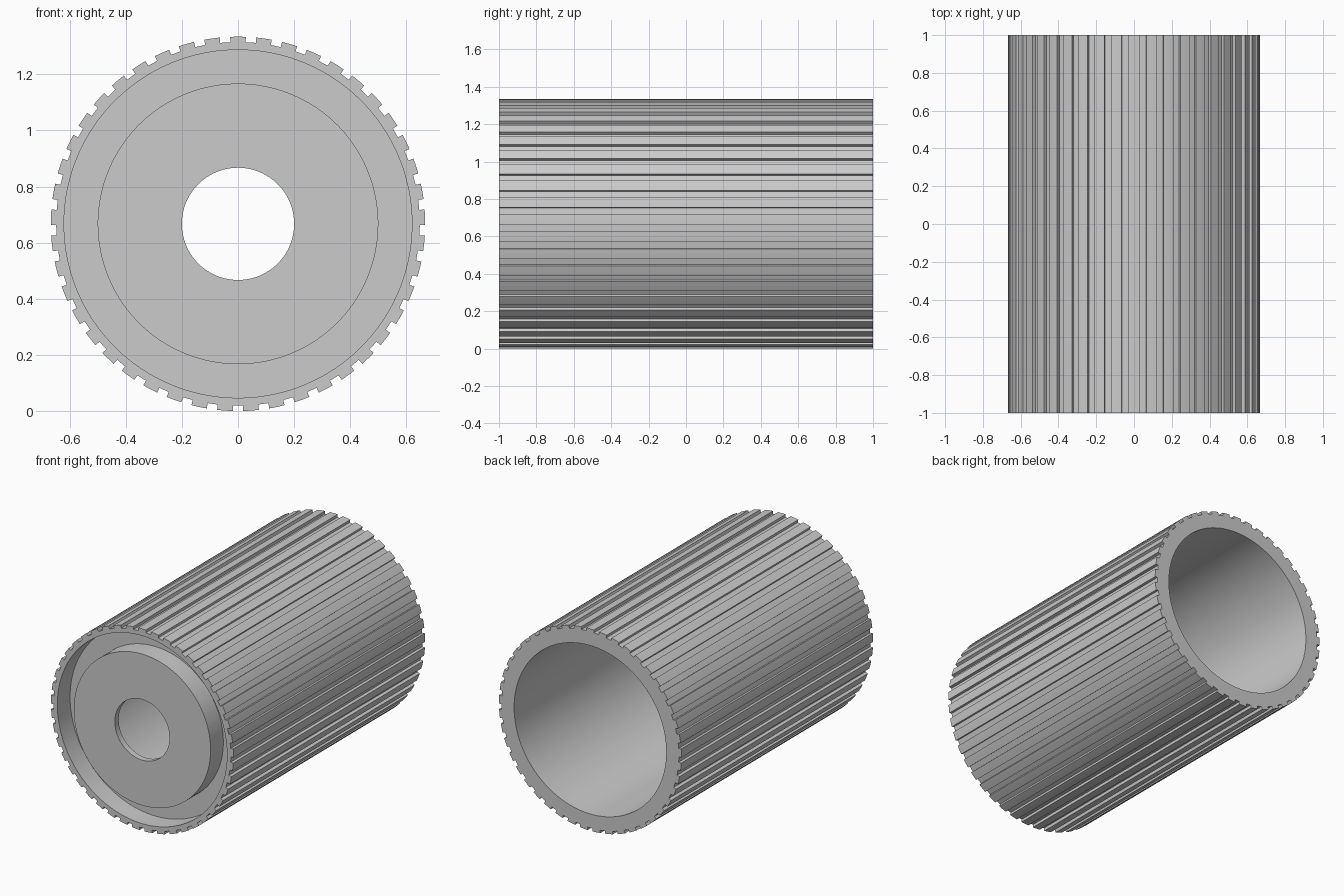
import bpy, bmesh
from math import sin, cos, radians

if "Cube" in bpy.data.objects:
    bpy.data.objects.remove(bpy.data.objects["Cube"], do_unlink=True)

OUTER, FLOOR = 0.667, 0.648      # tooth crest and groove floor radii
TEETH = 45
PITCH = 360 / TEETH
HALF = PITCH * 0.3               # half the angle of one tooth

grey = bpy.data.materials.new("plain_grey")
grey.use_nodes = True
grey.diffuse_color = (0.6, 0.6, 0.6, 1)
grey.node_tree.nodes["Principled BSDF"].inputs["Base Color"].default_value = (0.6, 0.6, 0.6, 1)

# Angular stations: angle from the top, and whether the rim is at the crest
stations = []
for k in range(TEETH):
    mid = k * PITCH
    stations.append((mid - HALF, False))
    stations += [(mid + HALF * f, True) for f in (-1, -1 / 3, 1 / 3, 1)]
    stations.append((mid + HALF, False))

# Closed wall section (radius, y); OUTER points follow the teeth
section = [
    (0.20, -1.0), (0.50, -1.0),            # hub face
    (0.50, -0.867), (0.62, -0.867),        # ring recess
    (0.62, -1.0), (FLOOR, -1.0),           # front rim
    (OUTER, -1.0), (OUTER, 1.0),           # grooved outside
    (FLOOR, 1.0), (0.556, 1.0),            # back rim
    (0.556, -0.827), (0.46, -0.827),       # deep cavity
    (0.46, -0.96), (0.20, -0.96),          # hollow hub and bore
]

bm = bmesh.new()
loops = []
for angle, crest in stations:
    a = radians(angle)
    loop = []
    for r, y in section:
        if r == OUTER and not crest:
            r = FLOOR
        loop.append(bm.verts.new((r * sin(a), y, OUTER + r * cos(a))))
    loops.append(loop)

# Skin neighbouring stations, then merge the coincident ones
count = len(section)
for i, loop in enumerate(loops):
    after = loops[(i + 1) % len(loops)]
    for j in range(count):
        n = (j + 1) % count
        bm.faces.new((loop[j], loop[n], after[n], after[j]))
bmesh.ops.remove_doubles(bm, verts=bm.verts[:], dist=0.0001)
bmesh.ops.recalc_face_normals(bm, faces=bm.faces[:])

mesh = bpy.data.meshes.new("grooved_drum")
bm.to_mesh(mesh)
bm.free()
mesh.materials.append(grey)
drum = bpy.data.objects.new("grooved_drum", mesh)
bpy.context.collection.objects.link(drum)

bpy.ops.object.select_all(action="DESELECT")
drum.select_set(True)
bpy.context.view_layer.objects.active = drum
bpy.ops.object.shade_smooth_by_angle(angle=radians(30))
